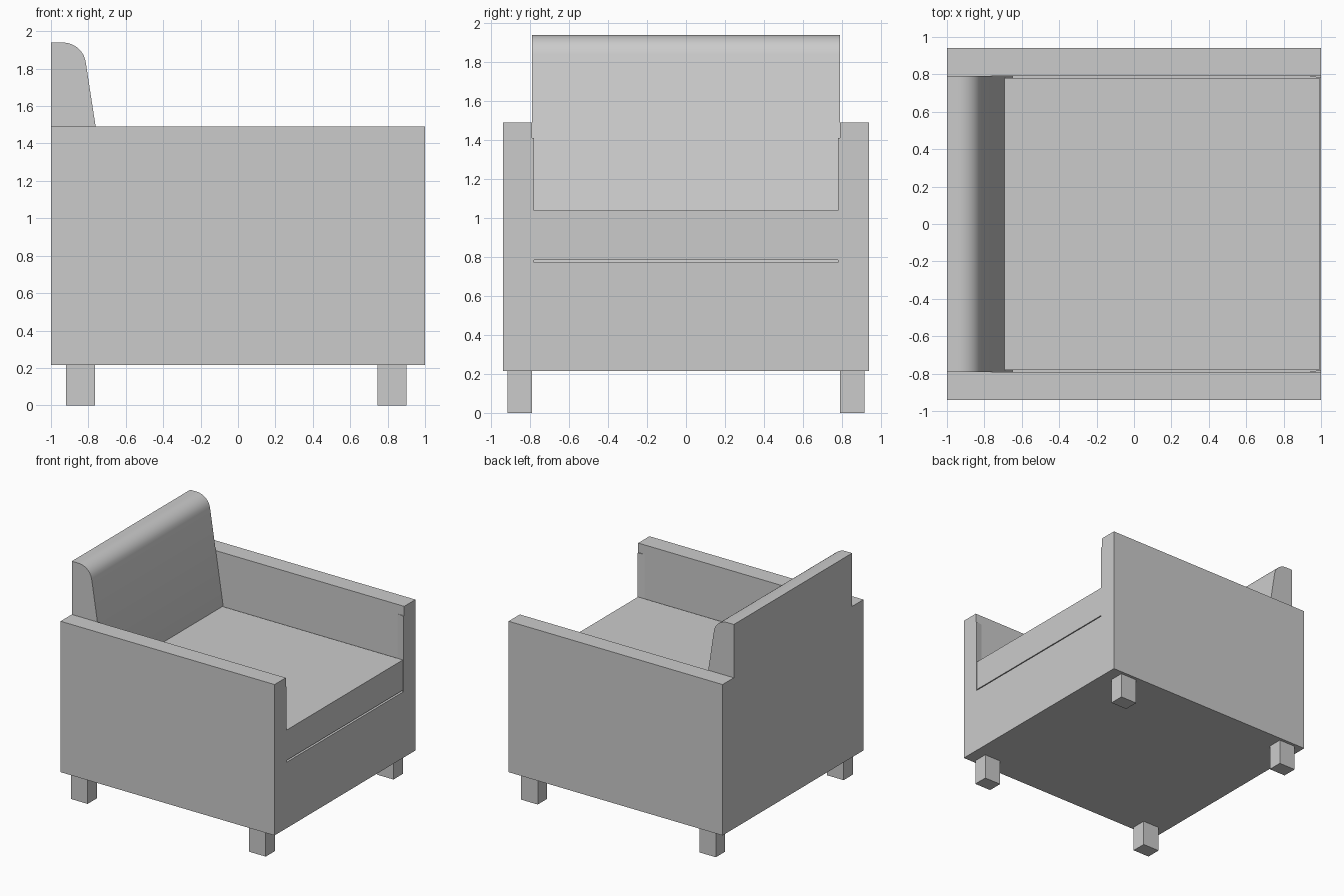
import bpy
import bmesh
import math
from mathutils import Vector

cube = bpy.data.objects.get("Cube")
if cube:
    bpy.data.objects.remove(cube, do_unlink=True)

grey = bpy.data.materials.new("light grey")
grey.use_nodes = True
colour = (0.6, 0.6, 0.6, 1)
grey.diffuse_color = colour
grey.node_tree.nodes["Principled BSDF"].inputs["Base Color"].default_value = colour


def prism(name, points, offset):
    """Extrude a closed flat outline by an offset vector."""
    bm = bmesh.new()
    face = bm.faces.new([bm.verts.new(p) for p in points])
    result = bmesh.ops.extrude_face_region(bm, geom=[face])
    moved = [v for v in result["geom"] if isinstance(v, bmesh.types.BMVert)]
    bmesh.ops.translate(bm, verts=moved, vec=Vector(offset))
    bmesh.ops.recalc_face_normals(bm, faces=bm.faces)
    mesh = bpy.data.meshes.new(name)
    bm.to_mesh(mesh)
    bm.free()
    mesh.materials.append(grey)
    obj = bpy.data.objects.new(name, mesh)
    bpy.context.collection.objects.link(obj)
    return obj


def box(name, x, y, z):
    outline = [(x[0], y[0], z[0]), (x[1], y[0], z[0]),
               (x[1], y[1], z[0]), (x[0], y[1], z[0])]
    return prism(name, outline, (0, 0, z[1] - z[0]))


floor, arm_top, inner = 0.215, 1.49, 0.79

# Base and seat cushion, parted by a narrow gap
box("base", (-1, 1), (-inner, inner), (floor, 0.772))
box("seat_cushion", (-0.99, 0.995), (-0.78, 0.78), (0.784, 1.04))

# Arms, their padded front edges and the legs
for side, s in (("right", -1), ("left", 1)):
    box(side + "_arm", (-1, 1), sorted((s * inner, s * 0.94)), (floor, arm_top))
    prism(side + "_arm_edge",
          [(0.94, s * inner, floor), (1, s * inner, floor), (1, s * 0.78, floor)],
          (0, 0, 1.41 - floor))
    for end, x in (("front", (0.745, 0.9)), ("back", (-0.92, -0.765))):
        box(f"{end}_{side}_leg", x, sorted((s * inner, s * 0.915)), (0, floor))

# Sloping backrest with a rounded top front edge
profile = [(-1, 0.77), (-0.65, 0.77), (-0.815, 1.84)]
for i in range(1, 13):
    a = math.radians(8 + 82 * i / 12)
    profile.append((-0.94 + 0.125 * math.cos(a), 1.825 + 0.115 * math.sin(a)))
profile.append((-1, 1.94))
back = prism("backrest", [(x, -inner, z) for x, z in profile], (0, 2 * inner, 0))
bpy.ops.object.select_all(action="DESELECT")
back.select_set(True)
bpy.context.view_layer.objects.active = back
bpy.ops.object.shade_smooth_by_angle(angle=math.radians(30))
